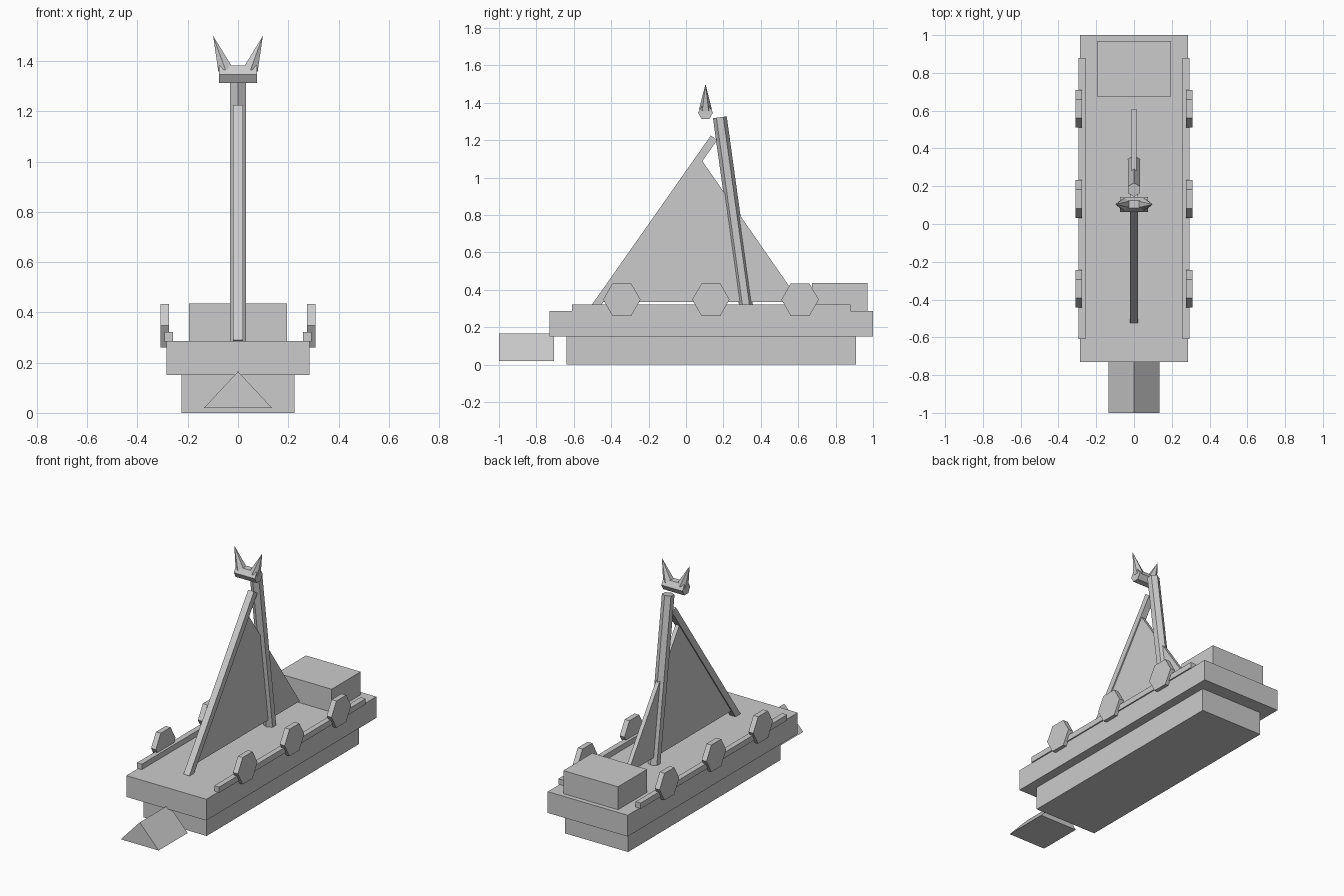
import bpy, bmesh, math
from mathutils import Vector

if "Cube" in bpy.data.objects:
    bpy.data.objects.remove(bpy.data.objects["Cube"])


def add_mesh(name, verts, faces):
    mesh = bpy.data.meshes.new(name)
    bm = bmesh.new()
    vs = [bm.verts.new(v) for v in verts]
    for f in faces:
        bm.faces.new([vs[i] for i in f])
    bmesh.ops.recalc_face_normals(bm, faces=bm.faces)
    bm.to_mesh(mesh)
    bm.free()
    ob = bpy.data.objects.new(name, mesh)
    bpy.context.collection.objects.link(ob)
    return ob


def extrude(name, bottom, top):
    """Solid between two matching rings."""
    n = len(bottom)
    sides = [(i, (i + 1) % n, n + (i + 1) % n, n + i) for i in range(n)]
    return add_mesh(name, bottom + top, sides + [tuple(range(n)), tuple(range(n, 2 * n))])


def box(name, x, y, z):
    ring = [(x[0], y[0]), (x[1], y[0]), (x[1], y[1]), (x[0], y[1])]
    return extrude(name, [(*p, z[0]) for p in ring], [(*p, z[1]) for p in ring])


def ring(centre, axis, radius, sides, phase):
    u = Vector((0, 1, 0))
    u = (u - u.dot(axis) * axis).normalized()
    v = axis.cross(u)
    angles = [phase + 2 * math.pi * k / sides for k in range(sides)]
    return [centre + radius * (math.cos(a) * u + math.sin(a) * v) for a in angles]


def rod(name, a, b, radius, sides=6, phase=0.0):
    a, b = Vector(a), Vector(b)
    d = (b - a).normalized()
    return extrude(name, ring(a, d, radius, sides, phase), ring(b, d, radius, sides, phase))


def spike(name, a, tip, radius, sides=6):
    a, tip = Vector(a), Vector(tip)
    base = ring(a, (tip - a).normalized(), radius, sides, 0.0)
    faces = [(i, (i + 1) % sides, sides) for i in range(sides)]
    return add_mesh(name, base + [tip], faces + [tuple(range(sides))])


# Hull, deck and stern cabin
box("lower_hull", (-0.225, 0.225), (-0.64, 0.91), (0, 0.15))
box("deck", (-0.285, 0.285), (-0.73, 1.0), (0.15, 0.287))
box("cabin", (-0.195, 0.195), (0.675, 0.97), (0.285, 0.435))

# Triangular ram at the bow
ram = [(-0.135, 0.02), (0.135, 0.02), (0, 0.165)]
extrude("ram", [(x, -1.0, z) for x, z in ram], [(x, -0.705, z) for x, z in ram])

# Rails and hexagonal shields on both sides
for s, side in ((1, "right"), (-1, "left")):
    box("rail_" + side, sorted((s * 0.258, s * 0.293)), (-0.61, 0.88), (0.285, 0.322))
    for y in (-0.343, 0.133, 0.61):
        rod("shield_" + side, (s * 0.275, y, 0.347), (s * 0.309, y, 0.347), 0.1)

# Mast, slanted spar and flat sail
rod("mast", (0, 0.325, 0.285), (0, 0.181, 1.322), 0.037)
rod("spar", (0, -0.508, 0.277), (0, 0.15, 1.2125), 0.0295, 4, math.pi / 4)
sail = [(-0.45, 0.335), (0.61, 0.335), (0.087, 1.088)]
extrude("sail", [(-0.013, y, z) for y, z in sail], [(0.013, y, z) for y, z in sail])

# Horned figurehead by the mast top
rod("horn_base", (-0.075, 0.104, 1.347), (0.075, 0.104, 1.347), 0.04)
for s, side in ((1, "right"), (-1, "left")):
    spike("horn_" + side, (s * 0.05, 0.104, 1.365), (s * 0.099, 0.104, 1.5), 0.034)
